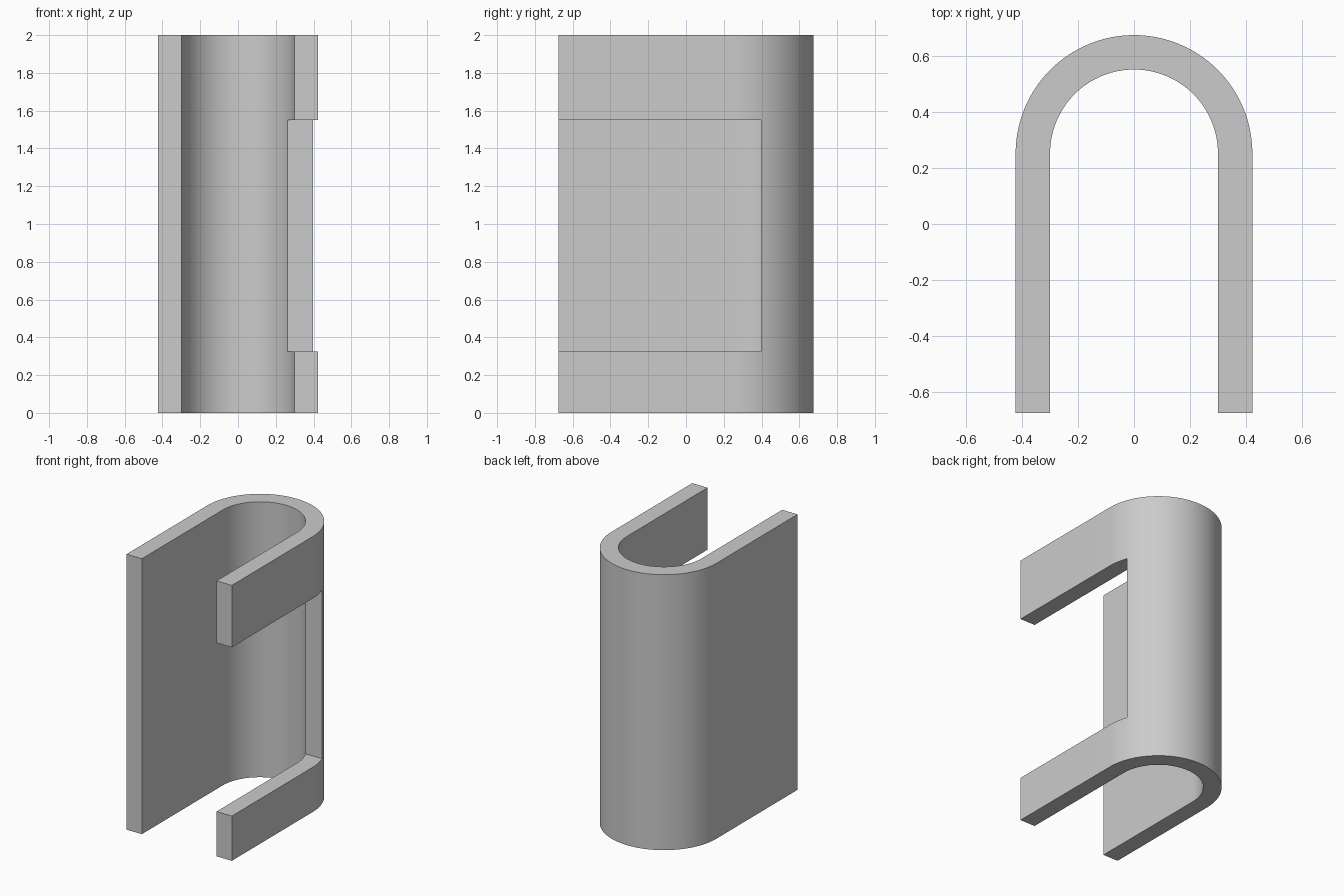
import bpy, bmesh, math

default = bpy.data.objects.get("Cube")
if default:
    bpy.data.objects.remove(default, do_unlink=True)

HEIGHT = 2.0
OUTER, INNER = 0.423, 0.30
FRONT, ARC_Y = -0.675, 0.252
SEGMENTS = 64

grey = bpy.data.materials.new("plain_grey")
grey.use_nodes = True
colour = (0.6, 0.6, 0.6, 1.0)
grey.diffuse_color = colour
grey.node_tree.nodes["Principled BSDF"].inputs["Base Color"].default_value = colour


def u_path(radius):
    """Plan outline of one skin: straight leg, half circle, straight leg."""
    arc = [(radius * math.cos(math.pi * i / SEGMENTS),
            ARC_Y + radius * math.sin(math.pi * i / SEGMENTS))
           for i in range(SEGMENTS + 1)]
    return [(radius, FRONT)] + arc + [(-radius, FRONT)]


def prism(name, outline, bottom, top):
    """Extrude a plan outline upwards into a solid."""
    bm = bmesh.new()
    base = bm.faces.new([bm.verts.new((x, y, bottom)) for x, y in outline])
    up = bmesh.ops.extrude_face_region(bm, geom=[base])["geom"]
    verts = [v for v in up if isinstance(v, bmesh.types.BMVert)]
    bmesh.ops.translate(bm, verts=verts, vec=(0, 0, top - bottom))
    bmesh.ops.recalc_face_normals(bm, faces=bm.faces)
    mesh = bpy.data.meshes.new(name)
    bm.to_mesh(mesh)
    bm.free()
    mesh.materials.append(grey)
    obj = bpy.data.objects.new(name, mesh)
    bpy.context.collection.objects.link(obj)
    return obj


# U-shaped channel wall
channel = prism("u_channel", u_path(OUTER) + u_path(INNER)[::-1], 0, HEIGHT)

# Open-fronted window through the left leg
cutter = prism("window_cutter", [(0.1, -1), (0.6, -1), (0.6, 0.398), (0.1, 0.398)], 0.325, 1.55)
cutter.hide_render = True
cut = channel.modifiers.new("window", "BOOLEAN")
cut.operation = "DIFFERENCE"
cut.solver = "EXACT"
cut.object = cutter

bpy.ops.object.select_all(action="DESELECT")
channel.select_set(True)
bpy.context.view_layer.objects.active = channel
bpy.ops.object.modifier_apply(modifier=cut.name)
bpy.data.objects.remove(cutter, do_unlink=True)

# Smooth bend, crisp rims
bpy.ops.object.shade_smooth_by_angle(angle=math.radians(30))
